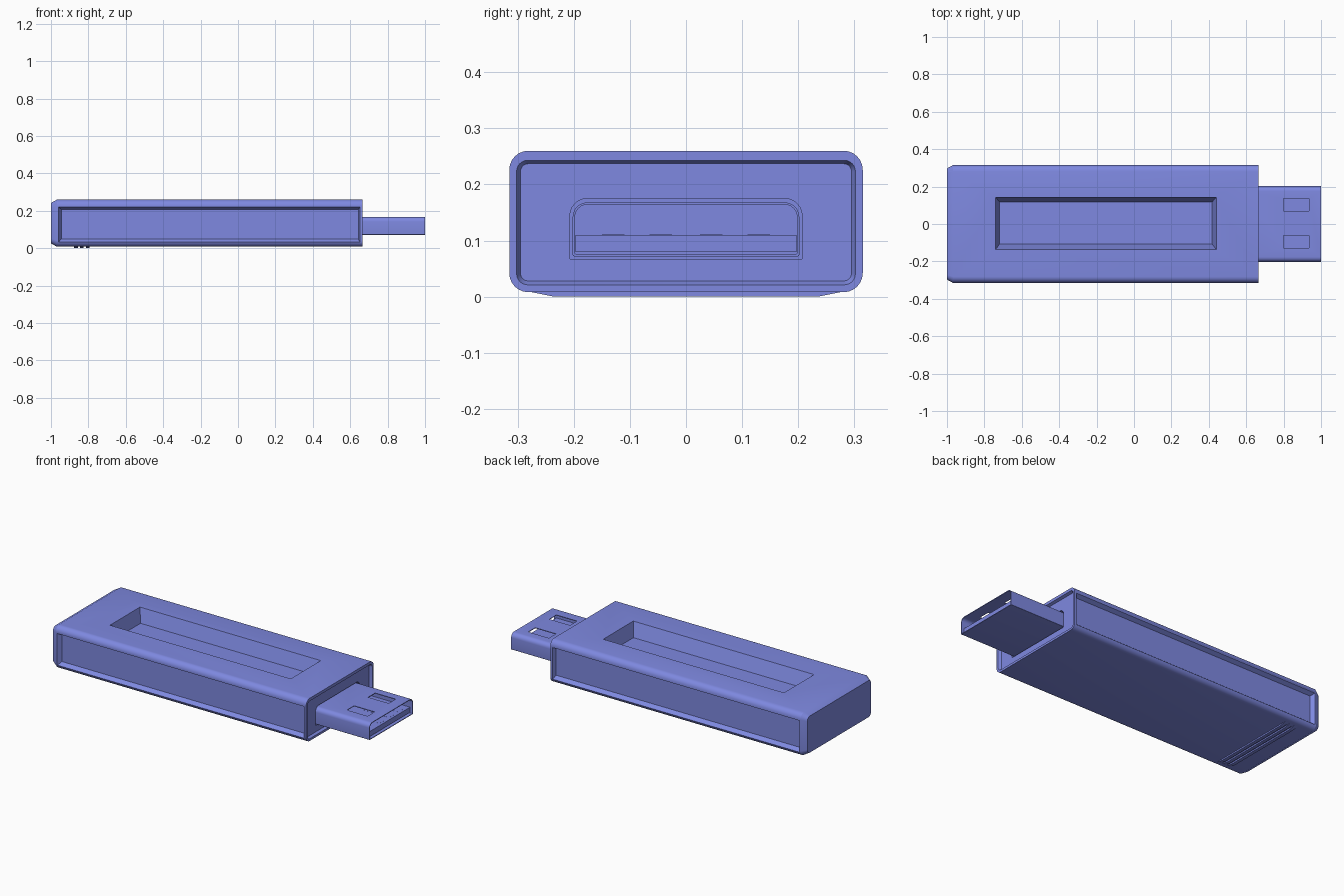
import bpy, bmesh, math

if "Cube" in bpy.data.objects:
    bpy.data.objects.remove(bpy.data.objects["Cube"])

blue = bpy.data.materials.new("blue_plastic")
blue.diffuse_color = (0.21, 0.25, 0.75, 1.0)
blue.use_nodes = True
blue.node_tree.nodes["Principled BSDF"].inputs["Base Color"].default_value = blue.diffuse_color


def loft(name, rings):
    """Skin a list of equal-length point rings and cap both ends."""
    bm = bmesh.new()
    loops = [[bm.verts.new(p) for p in r] for r in rings]
    n = len(loops[0])
    for a, b in zip(loops, loops[1:]):
        for i in range(n):
            j = (i + 1) % n
            bm.faces.new((a[i], a[j], b[j], b[i]))
    bm.faces.new(loops[0])
    bm.faces.new(loops[-1])
    bmesh.ops.recalc_face_normals(bm, faces=bm.faces)
    me = bpy.data.meshes.new(name)
    bm.to_mesh(me)
    bm.free()
    me.materials.append(blue)
    ob = bpy.data.objects.new(name, me)
    bpy.context.collection.objects.link(ob)
    return ob


def section(x, w, z0, z1, r_top, r_bot, n=6):
    """Rounded rectangle across x, half-width w, from z0 to z1."""
    pts = []
    for cy, cz, r, a0 in ((w - r_top, z1 - r_top, r_top, 0),
                          (-w + r_top, z1 - r_top, r_top, 90),
                          (-w + r_bot, z0 + r_bot, r_bot, 180),
                          (w - r_bot, z0 + r_bot, r_bot, 270)):
        for i in range(n + 1):
            a = math.radians(a0 + 90 * i / n)
            pts.append((x, cy + r * math.cos(a), cz + r * math.sin(a)))
    return pts


def rect(u0, u1, v0, v1):
    return [(u0, v0), (u1, v0), (u1, v1), (u0, v1)]


def box(name, x0, x1, y0, y1, z0, z1):
    return loft(name, [[(x, y, z) for x, y in rect(x0, x1, y0, y1)] for z in (z0, z1)])


def cut(ob, cutter):
    m = ob.modifiers.new("cut", 'BOOLEAN')
    m.operation = 'DIFFERENCE'
    m.solver = 'EXACT'
    m.object = cutter
    bpy.context.view_layer.objects.active = ob
    bpy.ops.object.modifier_apply(modifier=m.name)
    bpy.data.objects.remove(cutter, do_unlink=True)


def smooth(ob):
    bpy.ops.object.select_all(action='DESELECT')
    ob.select_set(True)
    bpy.context.view_layer.objects.active = ob
    bpy.ops.object.shade_smooth_by_angle(angle=math.radians(30))


# Body: rounded case, chamfered back end, recessed plug end
body = loft("body", [
    section(-1.0, 0.297, 0.026, 0.242, 0.025, 0.025),
    section(-0.968, 0.315, 0.008, 0.26, 0.034, 0.034),
    section(0.665, 0.315, 0.008, 0.26, 0.034, 0.034),
    section(0.665, 0.302, 0.021, 0.243, 0.02, 0.02),
    section(0.650, 0.295, 0.028, 0.237, 0.014, 0.014),
])

# Narrow slot around the plug
cut(body, loft("slot_cutter", [section(x, 0.207, 0.066, 0.175, 0.031, 0.003)
                               for x in (0.63, 0.70)]))

# Sloped recess in the top
top_out, top_in = rect(-0.74, 0.44, -0.137, 0.143), rect(-0.718, 0.417, -0.106, 0.117)
cut(body, loft("top_cutter", [[(x, y, z) for x, y in r] for r, z in
                              ((top_out, 0.32), (top_out, 0.26), (top_in, 0.18))]))

# Shallow recess in each long side
side_out, side_in = rect(-0.96, 0.652, 0.032, 0.22), rect(-0.945, 0.643, 0.05, 0.207)
for s in (-1, 1):
    cut(body, loft("side_cutter", [[(x, s * y, z) for x, z in r] for r, y in
                                   ((side_out, 0.36), (side_out, 0.315), (side_in, 0.292))]))
smooth(body)

# Grip ridges under the back end
for i in range(3):
    cx = -0.866 + 0.031 * i
    loft(f"grip_ridge_{i + 1}", [
        [(cx + x, y, z) for x, y in rect(-0.01, 0.01, -w, w)]
        for w, z in ((0.235, 0.0), (0.275, 0.008), (0.275, 0.009))])

# Plug shell: thin hollow sleeve with two windows on top
plug = loft("plug_shell", [
    section(0.60, 0.202, 0.072, 0.168, 0.026, 0.003),
    section(1.0, 0.202, 0.072, 0.168, 0.026, 0.003),
    section(1.0, 0.198, 0.076, 0.164, 0.022, 0.002),
    section(0.66, 0.198, 0.076, 0.164, 0.022, 0.002),
])
for y0 in (-0.127, 0.07):
    cut(plug, box("window_cutter", 0.80, 0.935, y0, y0 + 0.066, 0.15, 0.2))
smooth(plug)

# Tongue and flush contact strips inside the plug
box("plug_tongue", 0.65, 0.985, -0.197, 0.197, 0.08, 0.11)
for i, y in enumerate((-0.13, -0.045, 0.045, 0.13)):
    box(f"contact_{i + 1}", 0.80, 0.97, y - 0.02, y + 0.02, 0.108, 0.1105)
